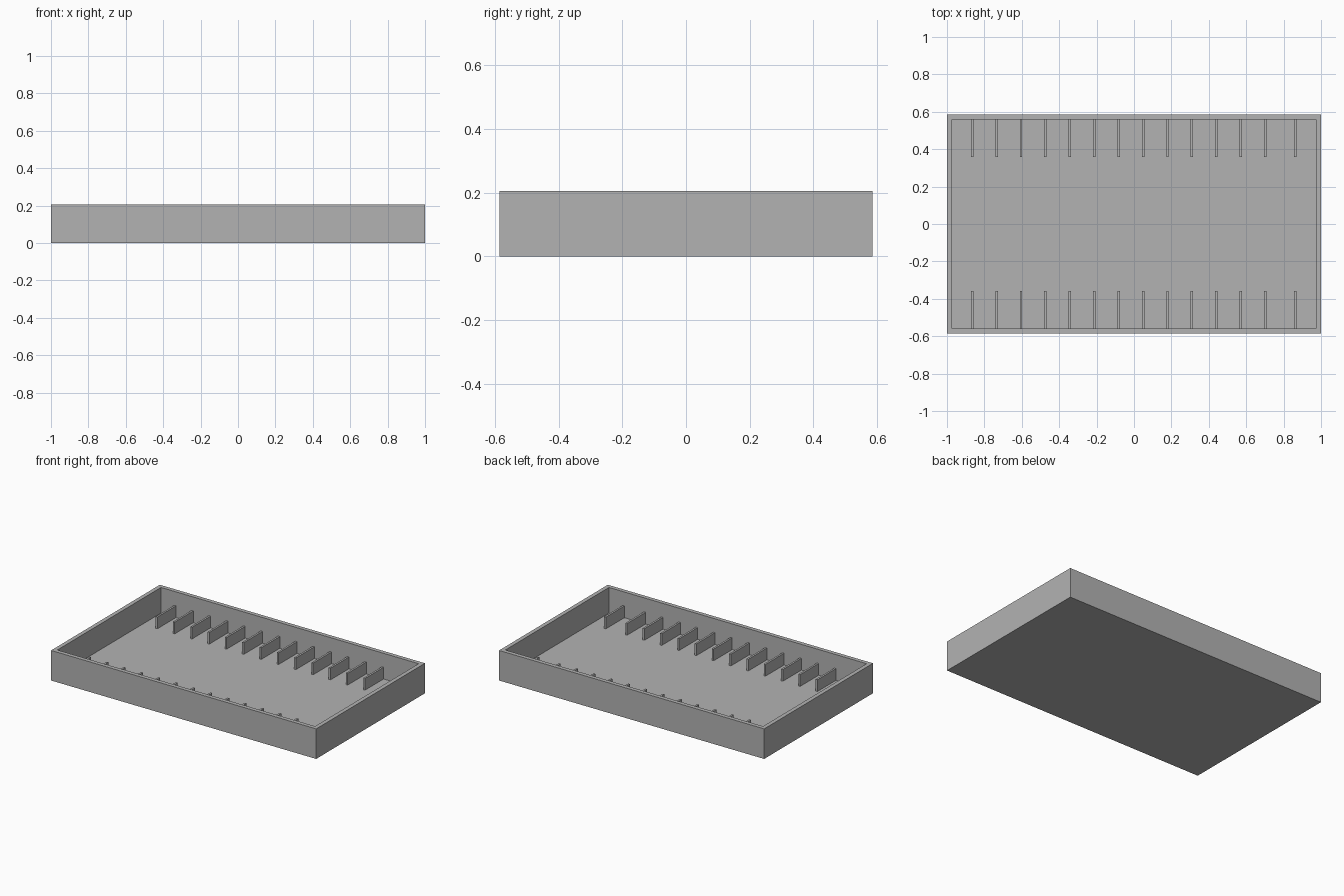
import bpy
import bmesh

cube = bpy.data.objects.get("Cube")
if cube:
    bpy.data.objects.remove(cube, do_unlink=True)

LENGTH, DEPTH, HEIGHT = 2.0, 1.172, 0.205
WALL, FLOOR = 0.028, 0.03
RIB_LENGTH, RIB_THICK, RIB_TOP = 0.2, 0.013, 0.11

grey = bpy.data.materials.new("plain grey")
grey.use_nodes = True
colour = (0.45, 0.45, 0.45, 1)
grey.diffuse_color = colour
grey.node_tree.nodes["Principled BSDF"].inputs["Base Color"].default_value = colour


def add_object(name, bm):
    mesh = bpy.data.meshes.new(name)
    bm.to_mesh(mesh)
    bm.free()
    mesh.materials.append(grey)
    obj = bpy.data.objects.new(name, mesh)
    bpy.context.collection.objects.link(obj)
    return obj


def box(bm, low, high):
    verts = bmesh.ops.create_cube(bm, size=1)["verts"]
    for v in verts:
        v.co = [a + (c + 0.5) * (b - a) for a, b, c in zip(low, high, v.co)]


# Open tray: inset the top of a block, then sink it to the floor
bm = bmesh.new()
box(bm, (-LENGTH / 2, -DEPTH / 2, 0), (LENGTH / 2, DEPTH / 2, HEIGHT))
bm.normal_update()
top = [f for f in bm.faces if f.normal.z > 0.9]
bmesh.ops.inset_region(bm, faces=top, thickness=WALL, use_even_offset=True)
sunk = bmesh.ops.extrude_face_region(bm, geom=top)["geom"]
bmesh.ops.delete(bm, geom=top, context="FACES")
for v in sunk:
    if isinstance(v, bmesh.types.BMVert):
        v.co.z = FLOOR
bmesh.ops.recalc_face_normals(bm, faces=bm.faces)
add_object("tray", bm)

# Divider ribs: even spacing, with a wider last gap on the left
positions = [-0.865 + 0.1305 * i for i in range(13)] + [0.862]
wall_y = DEPTH / 2 - WALL
for row, sign in (("front", -1), ("back", 1)):
    y0, y1 = sorted((sign * wall_y, sign * (wall_y - RIB_LENGTH)))
    bm = bmesh.new()
    for x in positions:
        box(bm, (x - RIB_THICK / 2, y0, FLOOR), (x + RIB_THICK / 2, y1, RIB_TOP))
    add_object(row + "_divider_ribs", bm)
